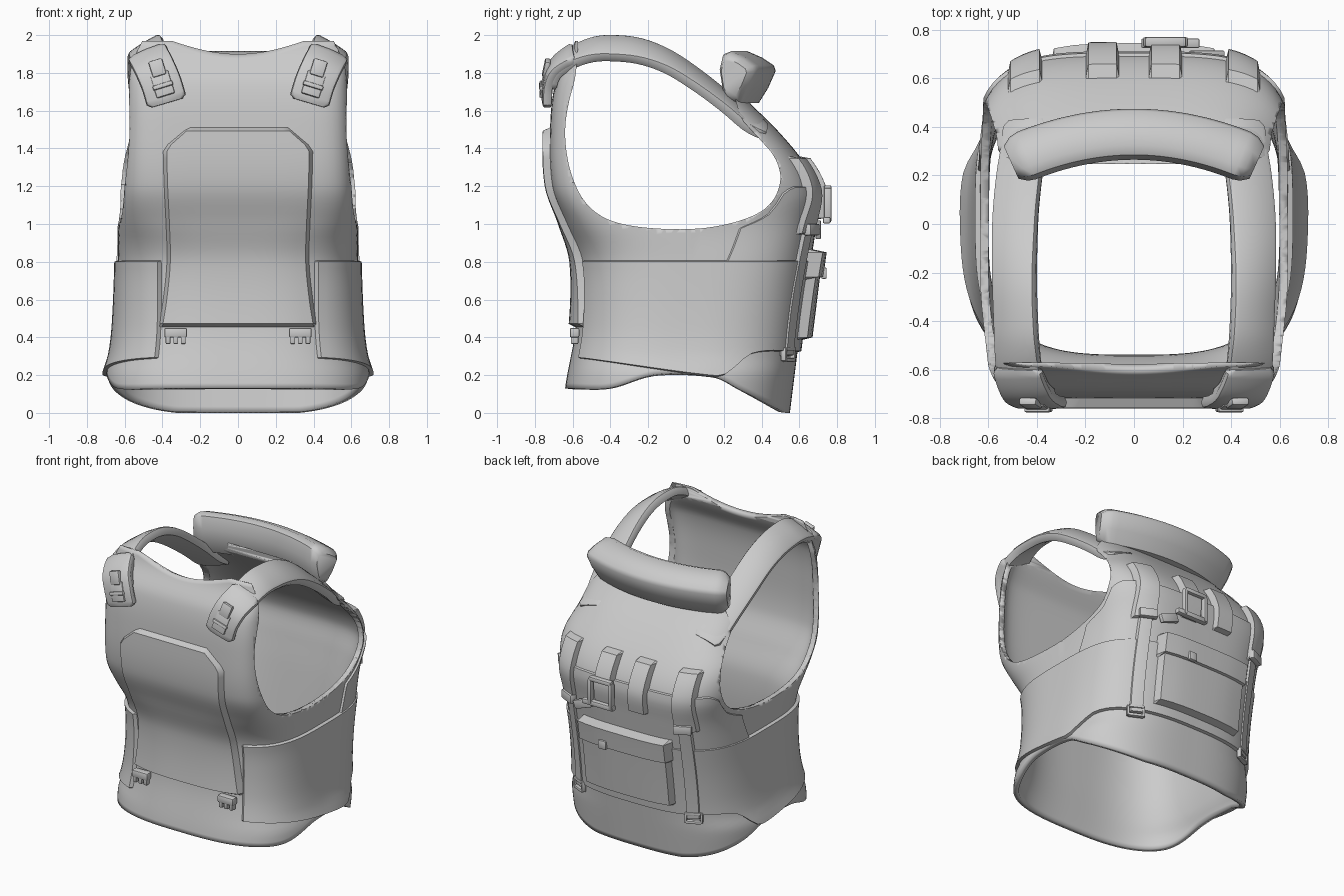
import bpy, bmesh, math
from mathutils import Vector, Matrix

if "Cube" in bpy.data.objects:
    bpy.data.objects.remove(bpy.data.objects["Cube"])

fabric = bpy.data.materials.new("grey fabric")
fabric.use_nodes = True
GREY = (0.6, 0.6, 0.6, 1)
fabric.diffuse_color = GREY
fabric.node_tree.nodes["Principled BSDF"].inputs["Base Color"].default_value = GREY


def curve(points, t):
    """Smooth value at t through (position, value) pairs."""
    if t <= points[0][0]:
        return points[0][1]
    if t >= points[-1][0]:
        return points[-1][1]
    k = max(i for i in range(len(points) - 1) if points[i][0] <= t)
    slope = lambda a, b: (points[b][1] - points[a][1]) / (points[b][0] - points[a][0])
    last = len(points) - 1
    m0, m1 = slope(max(k - 1, 0), k + 1), slope(k, min(k + 2, last))
    (x0, y0), (x1, y1) = points[k], points[k + 1]
    d = x1 - x0
    s = (t - x0) / d
    return ((2*s**3 - 3*s*s + 1) * y0 + (s**3 - 2*s*s + s) * d * m0
            + (3*s*s - 2*s**3) * y1 + (s**3 - s*s) * d * m1)


# Torso profiles by height: front, back, then half width and squareness of each half
FRONT = [(0, -.64), (.13, -.64), (.45, -.585), (.8, -.58), (1, -.64), (1.2, -.71),
         (1.5, -.72), (1.75, -.69), (1.9, -.61), (2, -.58)]
BACK = [(0, .55), (.4, .6), (.8, .65), (1, .68), (1.15, .7), (1.25, .67), (1.36, .6),
        (1.5, .48), (1.65, .33), (2, .02)]
LOW = [(0, .69), (.2, .7), (.3, .67), (.45, .65), (.8, .635), (1, .635)]
WIDTH = {-1: LOW + [(1.2, .625), (1.5, .605), (2, .575)],
         1: LOW + [(1.2, .67), (1.35, .675), (1.5, .62), (2, .57)]}
SQUARE = {-1: [(0, 3), (.6, 3.1), (.9, 3.8), (1.2, 7), (2, 8)],
          1: [(0, 2.9), (.6, 3), (1.2, 4), (2, 4.5)]}
HEM = [(-.64, .13), (-.4, .13), (-.15, .205), (.15, .19), (.3, .12), (.55, 0)]


def ring(angle, z, off=0):
    """Point on the torso; angle 0 is the front, turning to +x."""
    s, c = math.sin(angle), math.cos(angle)
    side = -1 if c > 0 else 1
    f, b = curve(FRONT, z) - off, curve(BACK, z) + off
    w, n = curve(WIDTH[side], z) + off, curve(SQUARE[side], z)
    r = (abs(s)**n + abs(c)**n) ** (-1 / n)
    return Vector((w * r * s, (f + b) / 2 - (b - f) / 2 * r * c, z))


def wall(x, z, side, off=0):
    """Point on the front (-1) or back (1) of the torso at x."""
    f, b, n = curve(FRONT, z), curve(BACK, z), curve(SQUARE[side], z)
    k = max(0, 1 - min(1, abs(x) / curve(WIDTH[side], z)) ** n) ** (1 / n)
    return Vector((x, (f + b) / 2 + side * ((b - f) / 2 * k + off), z))


def finish(name, bm, angle=35):
    me = bpy.data.meshes.new(name)
    bm.to_mesh(me)
    bm.free()
    ob = bpy.data.objects.new(name, me)
    bpy.context.collection.objects.link(ob)
    me.materials.append(fabric)
    bpy.ops.object.select_all(action="DESELECT")
    ob.select_set(True)
    bpy.context.view_layer.objects.active = ob
    bpy.ops.object.shade_smooth_by_angle(angle=math.radians(angle))
    return ob


def grid(name, rows, wrap=False, caps=False, angle=35):
    bm = bmesh.new()
    vs = [[bm.verts.new(p) for p in row] for row in rows]
    n = len(rows[0])
    for a, b in zip(vs, vs[1:]):
        for i in range(n if wrap else n - 1):
            j = (i + 1) % n
            bm.faces.new((a[i], a[j], b[j], b[i]))
    if caps:
        bm.faces.new(vs[0][::-1])
        bm.faces.new(vs[-1])
        bmesh.ops.recalc_face_normals(bm, faces=bm.faces)
    return finish(name, bm, angle)


def patch(name, fn, nu, nv, thick, rim_u, rim_v):
    """Raised panel lying on the torso, its rim sinking into the cloth."""
    span = lambda n, e: [0, e] + [e + (1 - 2*e) * i / n for i in range(1, n)] + [1 - e, 1]
    us, vs = span(nu, rim_u), span(nv, rim_v)
    grid(name, [[fn(u, v, -.008 if u in (0, 1) or v in (0, 1) else thick)
                 for u in us] for v in vs])


def plate(name, side, x, half, z0, z1, thick, rim=.012, nu=8, nv=12):
    width = half if callable(half) else lambda z: half
    def fn(u, v, off):
        z = z0 + (z1 - z0) * v
        return wall(x - side * (2*u - 1) * width(z), z, side, off)
    patch(name, fn, nu, nv, thick, rim / (2 * width((z0 + z1) / 2)), rim / (z1 - z0))


def box(name, loc, size, rot=None, bevel=.008):
    bm = bmesh.new()
    bmesh.ops.create_cube(bm, size=1, matrix=Matrix.Diagonal((*size, 1)))
    bmesh.ops.bevel(bm, geom=bm.edges[:], offset=bevel, segments=2, affect="EDGES", profile=.5)
    bm.transform(Matrix.Translation(loc) @ (rot or Matrix()).to_4x4())
    finish(name, bm)


# Torso shell
COLS, ROWS = 160, 64
angles = [math.tau * i / COLS for i in range(COLS)]
def shell_point(a, t):
    p = ring(a, .2)
    low = curve(HEM, p.y)
    high = 1.9 + .07 * min(1, (p.x / .4) ** 2)
    return ring(a, low + (high - low) * t)
torso = grid("torso_shell", [[shell_point(a, r / ROWS) for a in angles]
                             for r in range(ROWS + 1)], wrap=True)
solid = torso.modifiers.new("thickness", "SOLIDIFY")
solid.thickness, solid.offset = .035, -1
torso.modifiers.new("flat_faces", "TRIANGULATE")

# Arm and neck opening cutter
hole = [(-.57, 2.3), (-.57, 1.82), (-.63, 1.62), (-.645, 1.45), (-.61, 1.25), (-.52, 1.08),
        (-.35, .99), (0, .965), (.25, 1.0), (.44, 1.08), (.51, 1.22), (.48, 1.35),
        (.38, 1.46), (.25, 1.6), (.2, 2.3)]
for _ in range(3):
    hole = [hole[0]] + [(p[0] + (q[0] - p[0]) * k, p[1] + (q[1] - p[1]) * k)
                        for p, q in zip(hole, hole[1:]) for k in (.25, .75)] + [hole[-1]]
cutter = grid("opening_cutter", [[(x, y, z) for y, z in hole] for x in (-1, 1)], True, True)
cutter.hide_render = True
cutter.hide_viewport = True
cut = torso.modifiers.new("openings", "BOOLEAN")
cut.operation, cut.solver, cut.object = "DIFFERENCE", "EXACT", cutter

# Waist band, wrapping from the front round the back
LOWER = [(-.6, .29), (-.5, .28), (.15, .19), (.22, .2), (.34, .31), (.6, .32)]
def band(u, v, off):
    a = .6 + (math.tau - 1.2) * u
    low = curve(LOWER, ring(a, .3).y)
    return ring(a, low + (.81 - low) * v, off)
patch("waist_band", band, 80, 14, .02, .003, .015)

# Upper back yoke
YOKE = [(.2, .95), (.3, .985), (.44, 1.06), (.5, 1.16), (.56, 1.2)]
def yoke(u, v, off):
    edge = 1.85 + .1 * v
    a = edge + (math.tau - 2 * edge) * u
    high = curve(YOKE, ring(a, 1.05).y)
    return ring(a, .8 + (high - .8) * v, off)
patch("back_yoke", yoke, 50, 10, .012, .004, .015)

# Front armour panel
PANEL = [(.45, .425), (.6, .4), (.8, .38), (1, .385), (1.2, .395), (1.38, .4)]
def panel_half(z):
    return curve(PANEL, z) - max(0, z - 1.4) * 1.2
plate("front_panel", -1, 0, panel_half, .45, 1.515, .038, .022, 16, 28)

# Back pouch with flap
plate("back_pouch", 1, 0, .34, .38, .84, .07, .02)
plate("pouch_flap", 1, 0, .35, .7, .87, .088, .02)

# Back webbing
for x in (-.13, .13):
    plate("back_pad", 1, x, .07, 1.02, 1.36, .05)
for s in (-1, 1):
    plate("side_back_pad", 1, s * .45, .072, .94, 1.36, .045)
    plate("hanging_strap", 1, s * .44, .04, .3, .95, .035, .006)
    yaw = Matrix.Rotation(-s * .45, 3, "Z")
    box("strap_clip", wall(s * .44, .97, 1, .045), (.12, .04, .06), yaw)
    for z in (.28, .34):
        box("strap_end_bar", wall(s * .44, z, 1, .025), (.1, .03, .02), yaw, .005)
    for d in (-.045, .045):
        box("strap_end_side", wall(s * .44 + d, .31, 1, .025), (.016, .03, .07), yaw, .004)
# Release buckle
box("buckle_bar", (.15, .745, 1.02), (.24, .04, .035))
for x in (.05, .21):
    box("buckle_side", (x, .75, 1.1), (.025, .04, .18))
box("buckle_top", (.13, .75, 1.19), (.17, .04, .03))
box("buckle_tab", (.3, .7, .97), (.14, .03, .06), Matrix.Rotation(.35, 3, "Y"))
box("pouch_pull", (.13, .73, .74), (.06, .03, .06))

# Shoulder straps: x, y, z and sideways bank along the path
PATH = [(.375, -.715, 1.64, .15), (.405, -.71, 1.74, .2), (.44, -.68, 1.82, .3),
        (.47, -.6, 1.88, .4), (.48, -.5, 1.92, .5), (.485, -.4, 1.93, .55),
        (.49, -.25, 1.915, .55), (.49, -.1, 1.86, .5), (.485, .05, 1.765, .45),
        (.47, .2, 1.65, .4), (.45, .32, 1.545, .35), (.44, .42, 1.49, .3)]
def on_path(t):
    return [curve([(i, p[k]) for i, p in enumerate(PATH)], t) for k in range(4)]

def strap(name, s, t0, t1, half, thick, lift, n):
    rows = []
    for i in range(n + 1):
        t = t0 + (t1 - t0) * i / n
        x, y, z, bank = on_path(t)
        tang = (Vector(on_path(min(t + .1, 11))[:3]) - Vector(on_path(max(t - .1, 0))[:3])).normalized()
        side = Vector((math.cos(bank), 0, -math.sin(bank)))
        side = (side - tang * side.dot(tang)).normalized()
        up = side.cross(tang)
        mid = Vector((x, y, z)) + up * lift
        shrink = .8 if i in (0, n) else 1
        loop = [(-1, 0), (-.95, .75), (-.8, 1), (0, 1.15), (.8, 1), (.95, .75), (1, 0),
                (.9, -.9), (0, -1), (-.9, -.9)]
        pts = [mid + side * a * half * shrink + up * b * thick * shrink for a, b in loop]
        rows.append([Vector((s * p.x, p.y, p.z)) for p in pts])
    grid(name, rows, True, True, 45)

for s in (-1, 1):
    strap("shoulder_strap", s, 1, 11, .1, .03, .002, 40)
    strap("shoulder_pad", s, 0, 3.2, .108, .026, .02, 18)
    # Clips on the shoulder pads
    tilt = Matrix.Rotation(s * .3, 3, "Y") @ Matrix.Rotation(-.2, 3, "X")
    at = Vector((s * .4, -.752, 1.74))
    box("pad_clip_base", at, (.1, .025, .13), tilt)
    box("pad_clip_tongue", at + tilt @ Vector((0, -.005, .09)), (.075, .03, .09), tilt)
    box("pad_clip_bar", at + tilt @ Vector((0, -.008, -.01)), (.11, .03, .025), tilt)
    # Fasteners under the front panel
    box("panel_fastener", (s * .33, -.59, .425), (.12, .05, .05))
    for d in (-.04, 0, .04):
        box("fastener_prong", (s * .33 + d, -.59, .395), (.025, .04, .06), None, .005)

# Padded collar
SECTION = [(-.05, -.14), (.02, -.14), (.07, -.06), (.11, .03), (.1, .06), (.04, .1),
           (-.04, .135), (-.08, .12), (-.1, .04), (-.08, -.08)]
rows = []
for i in range(33):
    x = -.505 + 1.01 * i / 32
    k = {0: .7, 1: .93}.get(min(i, 32 - i), 1)
    turn = math.atan(-.9 * x)
    rows.append([(x - math.sin(turn) * dy * k, .365 - .45 * x * x + math.cos(turn) * dy * k,
                  1.78 + dz * k) for dy, dz in SECTION])
grid("collar", rows, True, True, 50)
